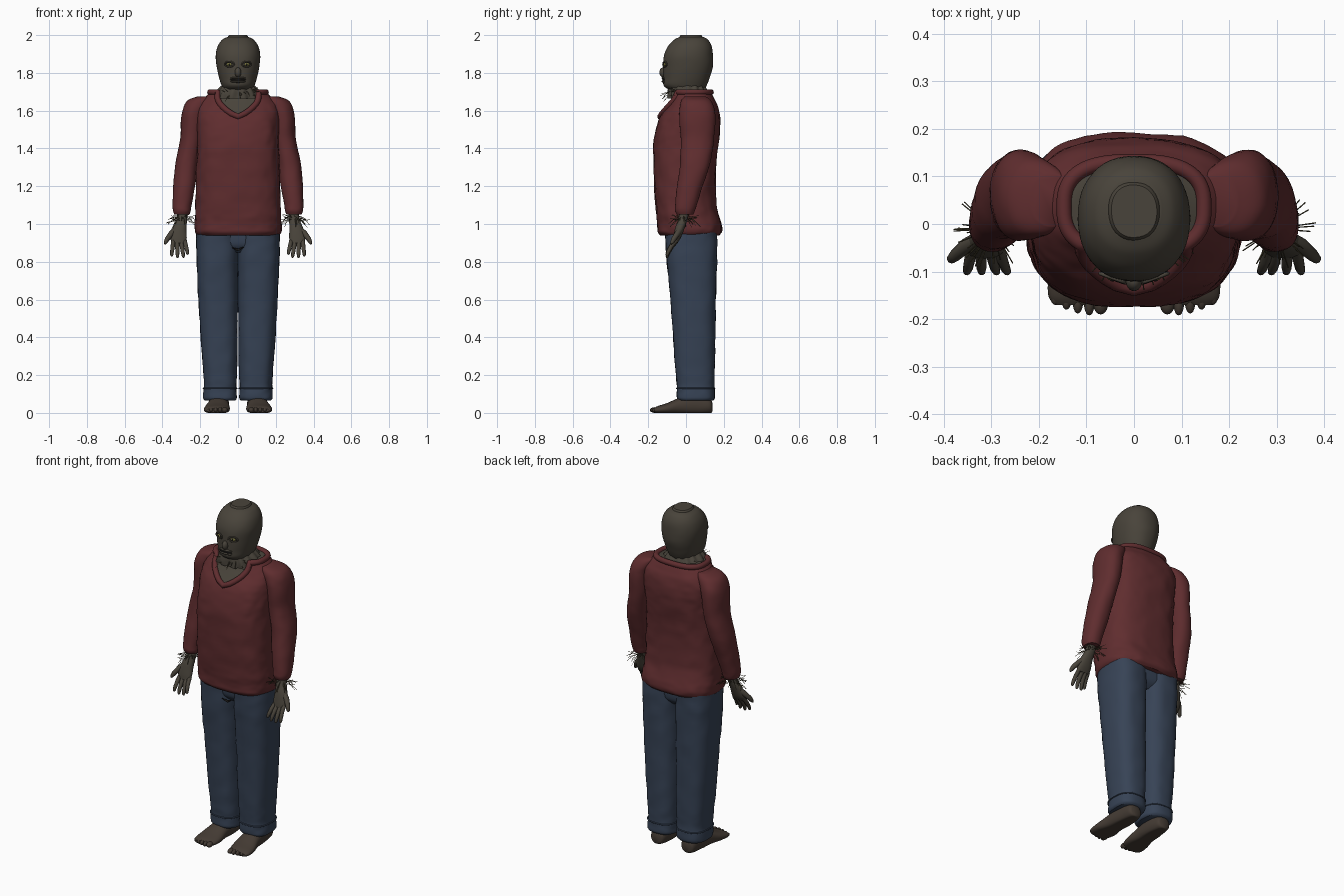
import bpy, bmesh, math, random
from mathutils import Vector, noise

random.seed(4)
if "Cube" in bpy.data.objects:
    bpy.data.objects.remove(bpy.data.objects["Cube"])


def material(name, r, g, b):
    m = bpy.data.materials.new(name)
    m.use_nodes = True
    m.diffuse_color = (r, g, b, 1)
    m.node_tree.nodes["Principled BSDF"].inputs["Base Color"].default_value = (r, g, b, 1)
    return m


BURLAP = material("burlap", .066, .057, .043)
FOOT = material("brown_sacking", .058, .044, .034)
SWEATER = material("dark_red_wool", .115, .026, .028)
DENIM = material("blue_denim", .038, .056, .092)
STRAW = material("straw", .085, .07, .035)
EYE = material("olive_eye", .16, .15, .04)
DARK = material("dark_opening", .012, .011, .01)


def finish(ob, name, mat):
    ob.name = ob.data.name = name
    ob.data.materials.append(mat)
    bpy.ops.object.select_all(action='DESELECT')
    ob.select_set(True)
    bpy.context.view_layer.objects.active = ob
    if ob.type == 'CURVE':
        bpy.ops.object.convert(target='MESH')
    bpy.ops.object.shade_smooth_by_angle(angle=math.radians(50))
    return bpy.context.view_layer.objects.active


def smooth_rings(keys, steps):
    """Catmull-Rom interpolation of section keys (x, y, z, rx, ry)."""
    out = []
    for i in range(len(keys) - 1):
        a, b, c, d = (keys[max(0, min(len(keys) - 1, i + k))] for k in (-1, 0, 1, 2))
        for s in range(steps):
            t = s / steps
            out.append([q + .5 * t * (r - p + t * (2 * p - 5 * q + 4 * r - w + t * (3 * (q - r) + w - p)))
                        for p, q, r, w in zip(a, b, c, d)])
    return out + [list(keys[-1])]


def section_point(ring, t, power, along_y=False, grow=1):
    x, y, z, ru, rv = ring
    u = math.copysign(abs(math.cos(t)) ** (2 / power), math.cos(t)) * ru * grow
    v = math.copysign(abs(math.sin(t)) ** (2 / power), math.sin(t)) * rv * grow
    return Vector((x + u, y, max(0, z + v))) if along_y else Vector((x + u, y + v, z))


def loft(name, keys, mat, sides=40, steps=6, power=2.2, along_y=False, rough=0,
         pleat=0, extra=None, rule=None):
    bm = bmesh.new()
    rows = []
    for ring in smooth_rings(keys, steps):
        row = []
        for i in range(sides):
            t = math.tau * i / sides
            p = section_point(ring, t, power, along_y)
            n = noise.noise(p * 14) + .5 * noise.noise(p * 33)
            p = section_point(ring, t, power, along_y,
                              1 + pleat * math.cos(14 * t) + rough * n)
            row.append(bm.verts.new(p))
        rows.append(row)
    for low, high in zip(rows, rows[1:]):
        for i in range(sides):
            j = (i + 1) % sides
            f = bm.faces.new((low[i], low[j], high[j], high[i]))
            if rule and rule(math.tau * (i + .5) / sides, f.calc_center_median().z):
                f.material_index = 1
    bm.faces.new(rows[0])
    cap = bm.faces.new(rows[-1])
    cap.material_index = 1 if rule else 0
    bmesh.ops.recalc_face_normals(bm, faces=bm.faces)
    me = bpy.data.meshes.new(name)
    bm.to_mesh(me)
    bm.free()
    ob = bpy.data.objects.new(name, me)
    bpy.context.collection.objects.link(ob)
    ob = finish(ob, name, mat)
    if extra:
        ob.data.materials.append(extra)
    return ob


def tubes(name, paths, depth, mat, radii=None, closed=False, res=3):
    cu = bpy.data.curves.new(name, 'CURVE')
    cu.dimensions = '3D'
    cu.bevel_depth, cu.bevel_resolution, cu.use_fill_caps = depth, res, True
    for path in paths:
        sp = cu.splines.new('POLY')
        sp.points.add(len(path) - 1)
        sp.use_cyclic_u = closed
        for i, (pt, p) in enumerate(zip(sp.points, path)):
            pt.co = (*p, 1)
            pt.radius = radii[i] if radii else 1
    ob = bpy.data.objects.new(name, cu)
    bpy.context.collection.objects.link(ob)
    return finish(ob, name, mat)


def blob(name, loc, size, mat, turn=0):
    bpy.ops.mesh.primitive_uv_sphere_add(segments=20, ring_count=12, location=loc,
                                         rotation=(0, 0, turn))
    ob = bpy.context.object
    ob.scale = size
    return finish(ob, name, mat)


def straw_tuft(name, centre, radius, count, length, drop):
    paths = []
    for _ in range(count):
        a = random.uniform(0, math.tau)
        out = Vector((math.cos(a), math.sin(a), 0))
        start = Vector(centre) + out * radius + Vector((0, 0, random.uniform(-.015, .015)))
        reach = random.uniform(.4, 1) * length
        bend = Vector((0, 0, random.uniform(-drop, drop * .4)))
        paths.append([start, start + out * reach * .5 + bend * .3, start + out * reach + bend])
    tubes(name, paths, .0013, STRAW, res=0)


# Sweater body with a burlap V at the neck
def neckline(t):
    return 1.70 - .13 * max(0, 1 - abs(t - 1.5 * math.pi) / .7)


body = [(0, .02, .94, .215, .155), (0, .02, .96, .227, .17), (0, .018, 1.0, .23, .17),
        (0, 0, 1.1, .225, .162), (0, -.007, 1.3, .22, .166), (0, .003, 1.45, .215, .172),
        (0, .02, 1.56, .218, .16), (0, .036, 1.62, .21, .135), (0, .04, 1.66, .185, .112),
        (0, .035, 1.70, .145, .095)]
loft("sweater_body", body, SWEATER, sides=72, steps=9, power=2.7, rough=.025,
     extra=BURLAP, rule=lambda t, z: z > neckline(t))

dense = smooth_rings(body, 9)
collar = []
for i in range(72):
    t = math.tau * i / 72
    z = neckline(t) - .002
    for a, b in zip(dense, dense[1:]):
        if a[2] <= z <= b[2]:
            k = (z - a[2]) / (b[2] - a[2])
            ring = [p + (q - p) * k for p, q in zip(a, b)]
            collar.append(section_point(ring, t, 2.7))
            break
tubes("sweater_collar", [collar], .016, SWEATER, closed=True)

# Neck and pleated neck cloth
loft("neck", [(0, .01, 1.6, .08, .075), (0, .01, 1.68, .08, .08), (0, .005, 1.75, .082, .09)], BURLAP)
loft("neck_cloth", [(0, .015, 1.665, .13, .11), (0, .01, 1.70, .112, .105),
                    (0, .005, 1.735, .082, .09)], BURLAP, sides=84, pleat=.045, rough=.04)
straw_tuft("neck_straw", (0, 0, 1.695), .09, 45, .05, .04)

# Sack head with a flat tied crown
loft("head", [(0, .01, 1.70, .07, .08), (0, -.004, 1.73, .086, .112), (0, .002, 1.77, .099, .122),
              (0, .01, 1.83, .112, .131), (0, .013, 1.89, .118, .13), (0, .02, 1.94, .108, .116),
              (0, .027, 1.975, .084, .09), (0, .03, 1.99, .056, .064)],
     BURLAP, sides=48, rough=.008)
loft("crown_patch", [(0, .027, 1.975, .054, .062), (0, .027, 1.99, .054, .061),
                     (0, .027, 2.0, .048, .055)], BURLAP, sides=32, rough=.04)

# Face
blob("nose", (0, -.121, 1.803), (.017, .02, .026), BURLAP)
blob("mouth_opening", (0, -.118, 1.764), (.042, .008, .006), DARK)
for name, z in (("upper_lip", 1.773), ("lower_lip", 1.754)):
    blob(name, (0, -.115, z), (.04, .014, .007), BURLAP)

for s, side in ((1, "left"), (-1, "right")):
    # Eyes
    blob(side + "_eye_socket", (s * .046, -.104, 1.846), (.026, .011, .014), DARK, s * .35)
    blob(side + "_eye", (s * .046, -.108, 1.845), (.016, .011, .01), EYE, s * .35)
    blob(side + "_pupil", (s * .045, -.117, 1.845), (.005, .004, .006), DARK)
    lid = [(s * .046 + .025 * math.cos(a), -.113 + s * .009 * math.cos(a),
            1.846 + .014 * math.sin(a)) for a in (math.tau * i / 20 for i in range(20))]
    tubes(side + "_eyelid", [lid], .004, BURLAP, closed=True)

    # Sleeve
    loft(side + "_sleeve", [(s * .17, .05, 1.675, .045, .055), (s * .205, .055, 1.65, .066, .08),
                            (s * .235, .06, 1.58, .064, .095), (s * .246, .06, 1.45, .06, .088),
                            (s * .272, .048, 1.32, .06, .08), (s * .285, .02, 1.2, .058, .068),
                            (s * .296, 0, 1.1, .05, .057), (s * .297, -.005, 1.07, .047, .053),
                            (s * .297, -.005, 1.05, .04, .045)], SWEATER, rough=.035)

    # Hand, palm to the front and thumb outward
    loft(side + "_palm", [(s * .295, -.008, 1.08, .03, .028), (s * .297, -.015, 1.03, .028, .025),
                          (s * .308, -.032, .98, .036, .025), (s * .314, -.047, .93, .043, .021),
                          (s * .313, -.058, .9, .037, .014)], BURLAP, sides=24, rough=.04)
    fingers = [((.282, .912), (.265, .838)), ((.301, .908), (.288, .822)),
               ((.322, .908), (.32, .82)), ((.342, .914), (.352, .829))]
    paths = []
    for (x0, z0), (x1, z1) in fingers:
        a, b = Vector((s * x0, -.052, z0)), Vector((s * x1, -.102, z1))
        paths.append([a.lerp(b, k) + Vector((0, -.008 * math.sin(k * math.pi), 0))
                      for k in (0, .35, .7, .93, 1)])
    tubes(side + "_fingers", paths, .0115, BURLAP, radii=(1, 1, .9, .7, .3))
    tubes(side + "_thumb", [[(s * .322, -.03, .975), (s * .352, -.045, .95), (s * .375, -.065, .92),
                             (s * .384, -.074, .902), (s * .387, -.078, .894)]],
          .014, BURLAP, radii=(1.2, 1.1, .95, .7, .3))
    straw_tuft(side + "_wrist_straw", (s * .297, -.01, 1.03), .026, 40, .062, .05)

    # Trouser leg with a turned hem
    loft(side + "_trouser_leg", [(s * .095, .052, .065, .08, .09), (s * .095, .052, .08, .089, .1),
                                 (s * .095, .051, .12, .088, .1), (s * .094, .05, .16, .086, .1),
                                 (s * .097, .046, .3, .094, .108), (s * .105, .038, .6, .105, .12),
                                 (s * .109, .029, .85, .111, .135), (s * .109, .028, .97, .111, .137)],
         DENIM, steps=8, power=2.6, rough=.03)
    hem = [section_point((s * .095, .051, .13, .088, .1), math.tau * i / 40, 2.6) for i in range(40)]
    tubes(side + "_hem_seam", [hem], .004, DENIM, closed=True)
    blob(side + "_trouser_tear", (s * .196, .1, .725), (.008, .008, .032), DARK)

    # Bare sacking foot
    loft(side + "_ankle", [(s * .1, .06, .03, .045, .055), (s * .1, .06, .15, .05, .055)], FOOT)
    loft(side + "_foot", [(s * .1, .14, .03, .018, .022), (s * .1, .125, .036, .042, .04),
                          (s * .1, .05, .044, .052, .06), (s * .105, -.03, .036, .057, .046),
                          (s * .111, -.1, .022, .068, .03), (s * .116, -.15, .016, .064, .02),
                          (s * .116, -.17, .013, .05, .011)],
         FOOT, along_y=True, sides=28, rough=.02)
    for i, y in enumerate((-.166, -.168, -.164, -.156, -.146)):
        width = .016 if i == 0 else .011
        blob(f"{side}_toe_{i + 1}", (s * (.07 + .024 * i), y, .015),
             (width, .024, .015 - .001 * i), FOOT)

# Trouser seat and fly
loft("trouser_seat", [(0, .028, .85, .15, .08), (0, .028, .89, .212, .115),
                      (0, .028, .97, .215, .122)], DENIM, power=2.8)
tubes("fly_fold", [[(-.03, -.106, .875), (0, -.098, .862), (.03, -.106, .878)]], .007, DARK,
      radii=(.3, 1, .3))
